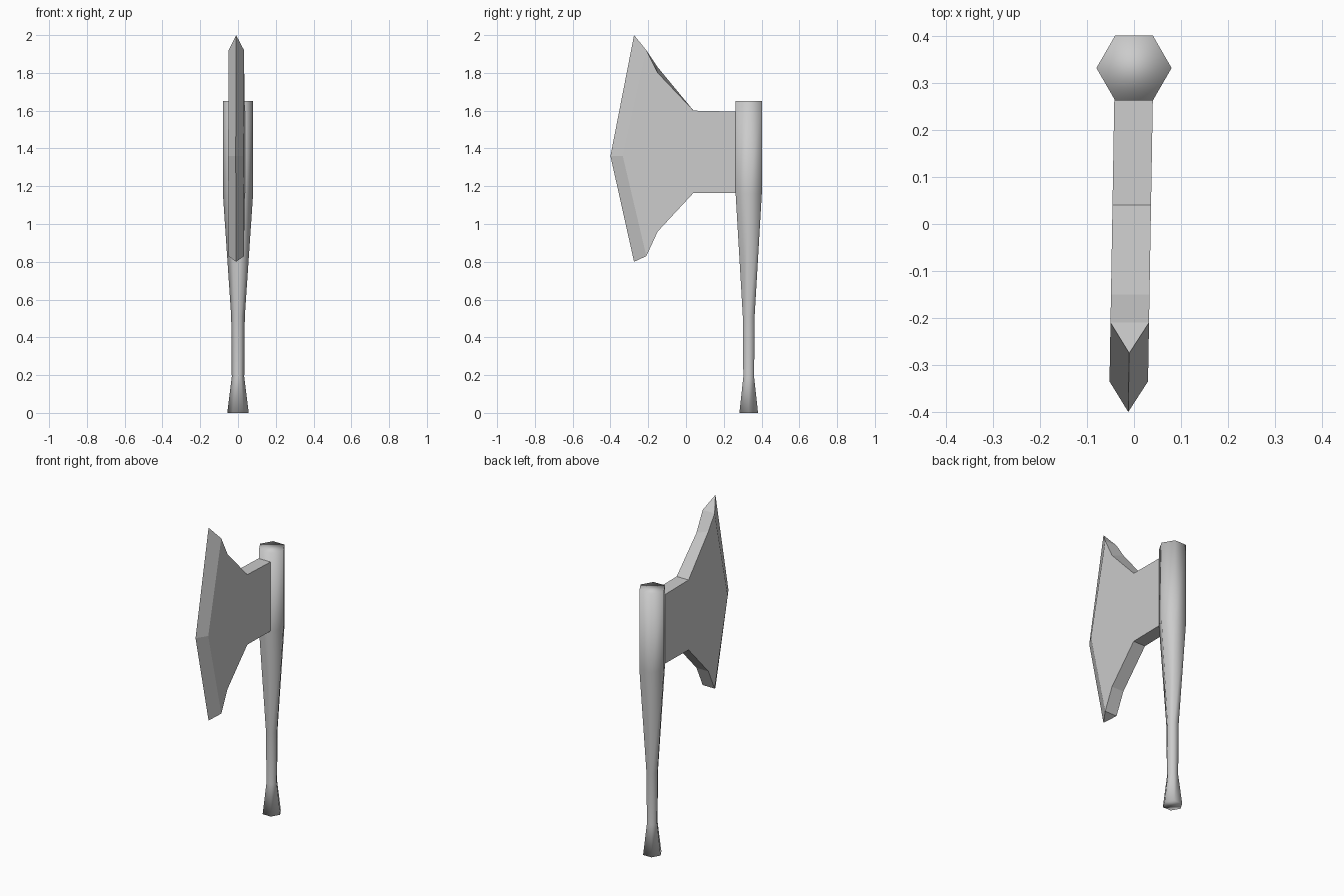
import bpy, bmesh, math

if "Cube" in bpy.data.objects:
    bpy.data.objects.remove(bpy.data.objects["Cube"])


def finish(name, bm, smooth):
    bmesh.ops.recalc_face_normals(bm, faces=bm.faces)
    for f in bm.faces:
        f.smooth = smooth
    me = bpy.data.meshes.new(name)
    bm.to_mesh(me)
    bm.free()
    ob = bpy.data.objects.new(name, me)
    bpy.context.collection.objects.link(ob)
    return ob


# Handle: lofted hexagonal rings (height, radius)
HANDLE_Y = 0.332
bm = bmesh.new()
rings = []
for z, r in [(0, 0.057), (0.19, 0.033), (0.51, 0.036), (1.16, 0.08), (1.65, 0.08)]:
    rings.append([bm.verts.new((r * math.cos(i * math.pi / 3),
                                HANDLE_Y + r * math.sin(i * math.pi / 3), z))
                  for i in range(6)])
for a, b in zip(rings, rings[1:]):
    for i in range(6):
        j = (i + 1) % 6
        bm.faces.new((a[i], a[j], b[j], b[i]))
bm.faces.new(rings[0])
bm.faces.new(rings[-1])
finish("handle", bm, True)

# Blade: two flat cheeks joined by a rim, with a bevelled cutting edge
HALF = 0.041
CHEEK = [(0.264, 1.595), (0.04, 1.6), (-0.15, 1.8), (-0.21, 1.92), (-0.335, 1.36),
         (-0.21, 0.83), (-0.15, 0.96), (0.04, 1.165), (0.264, 1.165)]
EDGE = [(-0.275, 2.0), (-0.4, 1.36), (-0.275, 0.8)]


def blade_vert(bm, y, z, side):
    # the blade is turned very slightly about the handle
    return bm.verts.new((-0.001 - 0.017 * (0.262 - y) + side * HALF, y, z))


bm = bmesh.new()
right = [blade_vert(bm, y, z, 1) for y, z in CHEEK]
left = [blade_vert(bm, y, z, -1) for y, z in CHEEK]
left[2].co.z = 1.83  # upper notch is shallower on this side
edge = [blade_vert(bm, y, z, 0) for y, z in EDGE]
n = len(CHEEK)
for cheek in (right, left):
    bm.faces.new(cheek)
    for k in (0, 1):
        bm.faces.new((cheek[3 + k], cheek[4 + k], edge[k + 1], edge[k]))
for i in range(n):
    if i not in (3, 4):
        j = (i + 1) % n
        bm.faces.new((right[i], right[j], left[j], left[i]))
bm.faces.new((right[3], edge[0], left[3]))
bm.faces.new((right[5], edge[2], left[5]))
finish("blade", bm, False)
